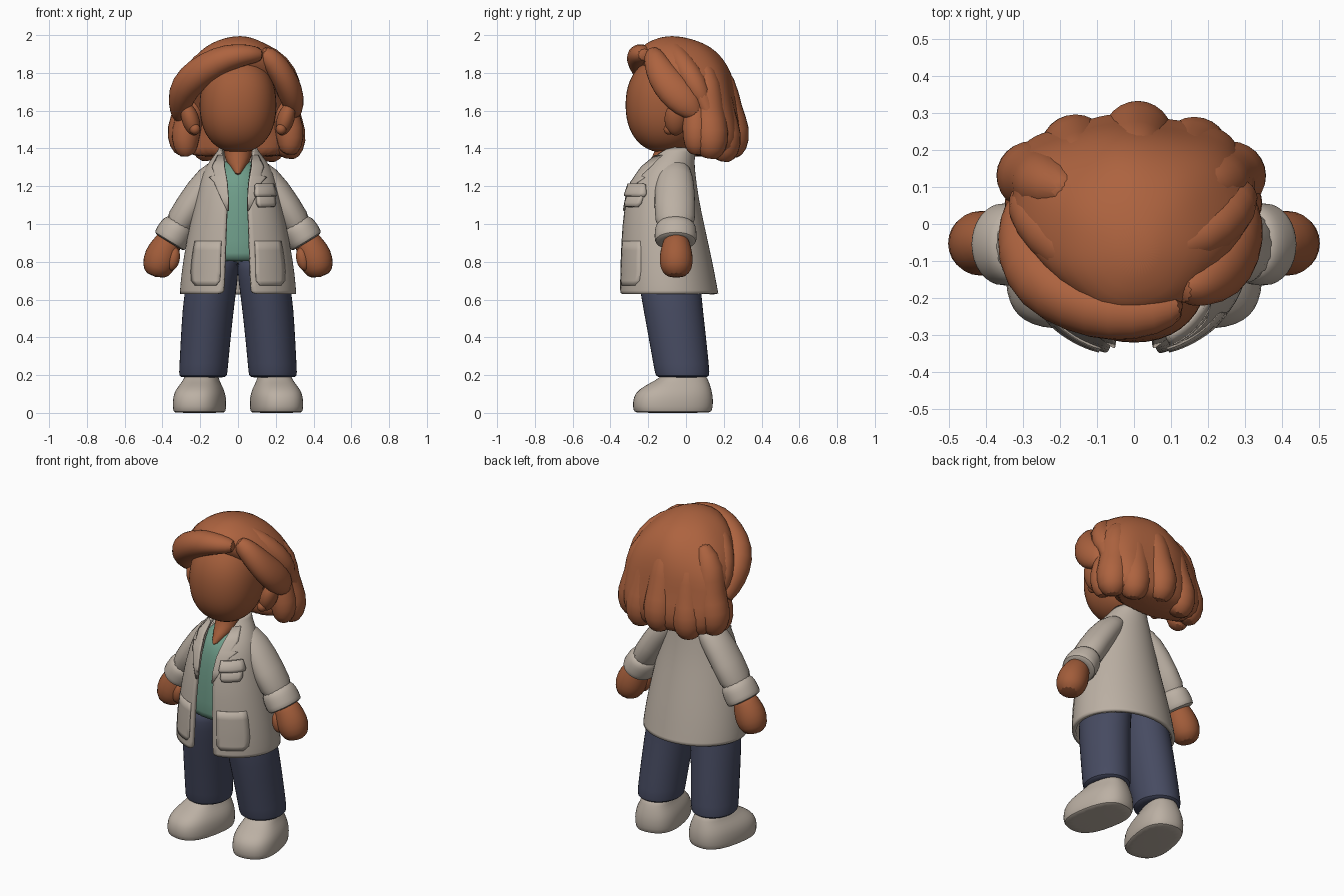
import bpy, bmesh, math
from mathutils import Vector, Matrix

TAU = 2 * math.pi


def material(name, color):
    m = bpy.data.materials.new(name)
    m.diffuse_color = (*color, 1)
    return m


SKIN = material("brown skin", (0.36, 0.108, 0.042))
HAIR = material("auburn hair", (0.42, 0.125, 0.05))
COAT = material("warm grey cloth", (0.50, 0.435, 0.37))
SHIRT = material("sea green cloth", (0.16, 0.34, 0.255))
DENIM = material("navy denim", (0.062, 0.07, 0.12))


def finish(name, rings, mat, closed=True, caps=True, subsurf=1, solid=0.0, angle=50):
    """Skin a list of point rings into one smooth object."""
    bm = bmesh.new()
    rows = [[bm.verts.new(p) for p in ring] for ring in rings]
    n = len(rows[0])
    for a, b in zip(rows, rows[1:]):
        for i in range(n if closed else n - 1):
            j = (i + 1) % n
            bm.faces.new((a[i], a[j], b[j], b[i]))
    if closed and caps:
        bm.faces.new(rows[0])
        bm.faces.new(rows[-1])
    bmesh.ops.recalc_face_normals(bm, faces=bm.faces)
    me = bpy.data.meshes.new(name)
    bm.to_mesh(me)
    bm.free()
    ob = bpy.data.objects.new(name, me)
    bpy.context.collection.objects.link(ob)
    me.materials.append(mat)
    bpy.ops.object.select_all(action='DESELECT')
    bpy.context.view_layer.objects.active = ob
    ob.select_set(True)
    bpy.ops.object.shade_smooth_by_angle(angle=math.radians(angle))
    if subsurf:
        ob.modifiers.new("round", 'SUBSURF').levels = subsurf
        ob.modifiers["round"].render_levels = subsurf
    if solid:
        s = ob.modifiers.new("thickness", 'SOLIDIFY')
        s.thickness = solid
        s.offset = 0
    return ob


def power(v, e):
    return math.copysign(abs(v) ** e, v)


def oval(z, cx, rx, y0, y1, n=20, e=1.0, lump=0.0):
    """Horizontal oval ring; e < 1 is boxier, lump adds scallops."""
    cy, ry = (y0 + y1) / 2, (y1 - y0) / 2
    out = []
    for i in range(n):
        t = TAU * i / n
        k = 1 + lump * math.cos(7 * t + 0.6)
        out.append(Vector((cx + rx * k * power(math.cos(t), e),
                           cy + ry * k * power(math.sin(t), e), z)))
    return out


def tube(name, pts, mat, n=12, **kw):
    """Sweep along points (x, y, z, radius across, radius in depth)."""
    rings = []
    for i, p in enumerate(pts):
        a, b = pts[max(i - 1, 0)], pts[min(i + 1, len(pts) - 1)]
        tan = (Vector(b[:3]) - Vector(a[:3])).normalized()
        ref = Vector((0, 1, 0)) if abs(tan.y) < 0.8 else Vector((0, 0, 1))
        u = tan.cross(ref).normalized()
        v = tan.cross(u)
        rings.append([Vector(p[:3]) + u * p[3] * math.cos(TAU * k / n)
                      + v * p[-1] * math.sin(TAU * k / n) for k in range(n)])
    return finish(name, rings, mat, **kw)


def ball(name, loc, rad, mat, tilt=0.0, e=1.0):
    """Ellipsoid tilted about the depth axis."""
    rot = Matrix.Rotation(tilt, 3, 'Y')
    rings = []
    for j in range(13):
        a = -math.pi / 2 + math.pi * (0.02 + 0.96 * j / 12)
        c, s = power(math.cos(a), e), power(math.sin(a), e)
        rings.append([Vector(loc) + rot @ Vector((rad[0] * c * power(math.cos(TAU * k / 20), e),
                      rad[1] * c * power(math.sin(TAU * k / 20), e), rad[2] * s)) for k in range(20)])
    return finish(name, rings, mat, subsurf=1)


# Head and neck
ball("head", (0, -0.11, 1.63), (0.208, 0.215, 0.255), SKIN, e=0.9)
finish("neck", [oval(1.25, 0, 0.008, -0.275, -0.15), oval(1.33, 0, 0.068, -0.2, 0.0),
                oval(1.38, 0, 0.076, -0.16, 0.0), oval(1.47, 0, 0.08, -0.16, 0.0)], SKIN)

# Shirt
finish("shirt", [oval(z, 0, w, a, b, 24) for z, w, a, b in (
    (0.80, 0.23, -0.285, 0.08), (0.82, 0.232, -0.288, 0.08), (1.0, 0.2, -0.285, 0.05),
    (1.15, 0.17, -0.268, 0.03), (1.25, 0.14, -0.245, 0.015), (1.30, 0.115, -0.2, 0.01),
    (1.34, 0.075, -0.15, 0.0))], SHIRT, subsurf=1)

# Coat: height, half width, front, back, half opening
COAT_ROWS = ((0.63, 0.298, -0.345, 0.162, 0.07), (0.66, 0.298, -0.345, 0.156, 0.068),
             (0.80, 0.283, -0.342, 0.13, 0.062), (1.0, 0.245, -0.332, 0.085, 0.056),
             (1.12, 0.215, -0.315, 0.06, 0.05), (1.22, 0.193, -0.285, 0.045, 0.055),
             (1.30, 0.165, -0.235, 0.035, 0.07), (1.36, 0.115, -0.175, 0.035, 0.076),
             (1.40, 0.09, -0.13, 0.045, 0.08))


def coat_row(z):
    for a, b in zip(COAT_ROWS, COAT_ROWS[1:]):
        if z <= b[0]:
            f = (z - a[0]) / (b[0] - a[0])
            return [p + (q - p) * f for p, q in zip(a, b)]
    return COAT_ROWS[-1]


def coat_front(x, z, off):
    _, w, y0, y1, _ = coat_row(z)
    s = min(abs(x) / w, 0.97)
    return Vector((x, (y0 + y1) / 2 - (y1 - y0) / 2 * math.sqrt(1 - s * s) - off, z))


rings = []
for z, w, y0, y1, gap in COAT_ROWS:
    t0, t1 = math.asin(min(gap / w, 0.95)), TAU - math.asin(min((gap + 0.006) / w, 0.95))
    rings.append([Vector((w * math.sin(t), (y0 + y1) / 2 - (y1 - y0) / 2 * math.cos(t), z))
                  for t in (t0 + (t1 - t0) * i / 30 for i in range(31))])
finish("coat_body", rings, COAT, closed=False, solid=0.022)


def patch(name, rows, side, off=0.012, thick=0.012):
    """Panel laid on the coat front from rows of (height, inner x, outer x)."""
    rings = [[coat_front(side * (a + (b - a) * i / 7), z, off) for i in range(8)] for z, a, b in rows]
    finish(name, rings, COAT, closed=False, subsurf=0, solid=thick)


for s, tag in ((1, "left"), (-1, "right")):
    patch("lapel_" + tag, ((1.07, 0.05, 0.056), (1.14, 0.05, 0.09), (1.22, 0.056, 0.125),
                           (1.245, 0.06, 0.15), (1.255, 0.062, 0.12), (1.30, 0.07, 0.135),
                           (1.36, 0.074, 0.106)), s)
    patch("hip_pocket_" + tag, ((0.675, 0.115, 0.225), (0.70, 0.095, 0.245), (0.75, 0.093, 0.247),
                                (0.80, 0.093, 0.243), (0.86, 0.09, 0.235), (0.91, 0.088, 0.225)), s, 0.011, 0.01)
patch("chest_pocket", ((1.09, 0.11, 0.185), (1.11, 0.1, 0.192), (1.17, 0.098, 0.185)), 1, 0.02, 0.026)
patch("chest_pocket_flap", ((1.145, 0.094, 0.196), (1.16, 0.09, 0.196), (1.21, 0.092, 0.18)), 1, 0.03, 0.026)

# Arms, legs, shoes and ears, one per side
for s, tag in ((1, "left"), (-1, "right")):
    tube("sleeve_" + tag, [(s * x, y, z, a, b) for x, y, z, a, b in (
        (0.06, -0.06, 1.325, 0.045, 0.07), (0.145, -0.06, 1.25, 0.083, 0.105),
        (0.25, -0.06, 1.10, 0.082, 0.112), (0.345, -0.055, 0.94, 0.086, 0.107))], COAT, n=16)
    tube("cuff_" + tag, [(s * x, -0.055, z, a, b) for x, z, a, b in (
        (0.30, 1.015, 0.07, 0.085), (0.314, 0.99, 0.09, 0.108), (0.33, 0.963, 0.097, 0.113),
        (0.350, 0.928, 0.098, 0.114), (0.363, 0.907, 0.095, 0.112), (0.366, 0.902, 0.075, 0.09))], COAT, n=16)
    tube("hand_" + tag, [(s * x, -0.052, z, a, b) for x, z, a, b in (
        (0.35, 0.945, 0.06, 0.06), (0.378, 0.89, 0.08, 0.078), (0.405, 0.83, 0.097, 0.094),
        (0.427, 0.765, 0.088, 0.09), (0.438, 0.718, 0.052, 0.055))], SKIN)
    ball("thumb_" + tag, (s * 0.342, -0.095, 0.815), (0.034, 0.036, 0.062), SKIN, tilt=-s * 0.2)
    finish("trouser_leg_" + tag, [oval(z, s * x, rx, y - ry, y + ry) for z, x, y, rx, ry in (
        (0.185, 0.185, -0.018, 0.11, 0.125), (0.195, 0.185, -0.018, 0.130, 0.145),
        (0.23, 0.183, -0.022, 0.130, 0.148), (0.45, 0.167, -0.053, 0.135, 0.156),
        (0.64, 0.149, -0.082, 0.14, 0.163), (0.76, 0.123, -0.09, 0.13, 0.168),
        (0.85, 0.11, -0.095, 0.11, 0.15))], DENIM)
    turn = Matrix.Rotation(s * 0.2, 3, 'Z')
    finish("shoe_" + tag, [[turn @ p + Vector((s * 0.19, 0, 0)) for p in oval(z, 0, w, a, b, 20, 0.78)]
           for z, w, a, b in ((0.0, 0.12, -0.262, 0.12), (0.004, 0.13, -0.278, 0.135),
           (0.03, 0.135, -0.288, 0.145), (0.085, 0.134, -0.284, 0.145), (0.125, 0.12, -0.255, 0.136),
           (0.16, 0.098, -0.19, 0.125), (0.18, 0.09, -0.15, 0.115), (0.205, 0.08, -0.13, 0.105))], COAT)
    ball("ear_" + tag, (s * 0.252, -0.055, 1.555), (0.047, 0.06, 0.09), SKIN, tilt=s * 0.3)
    ball("ear_bead_" + tag, (s * 0.228, -0.09, 1.502), (0.029, 0.029, 0.029), SKIN)

# Hair mass
finish("hair_cap", [oval(z, x, w, a, b, 42, 1.0, k) for z, x, w, a, b, k in (
    (1.35, 0, 0.26, 0.04, 0.24, 0.04), (1.40, 0, 0.31, 0.03, 0.29, 0.04),
    (1.50, 0, 0.32, 0.02, 0.30, 0.04), (1.60, 0, 0.32, -0.03, 0.275, 0.03),
    (1.70, -0.01, 0.335, -0.11, 0.265, 0.02), (1.80, 0, 0.302, -0.21, 0.24, 0.015),
    (1.88, 0, 0.24, -0.26, 0.195, 0.01), (1.94, 0.0, 0.175, -0.24, 0.13, 0.01),
    (1.975, 0.0, 0.105, -0.18, 0.05, 0.0), (1.995, 0.01, 0.035, -0.11, -0.04, 0.0))], HAIR)

# Wavy locks around the back, ending in outward curls: angle, spread, lift
for i, (deg, wide, dz) in enumerate(((-88, 0.98, 0.01), (-66, 1.09, 0.02), (-34, 1.02, -0.01), (2, 1.05, 0.01),
                                     (36, 1.0, -0.015), (65, 1.04, 0.0), (88, 0.97, 0.02))):
    a = math.radians(deg)
    k = 0.8 if abs(deg) > 80 else 1.0
    tube("back_lock_%d" % (i + 1), [
        (rx * wide * math.sin(a), 0.05 + ry * wide * math.cos(a), z + dz, r * k, r * k) for z, rx, ry, r in (
            (1.87, 0.16, 0.07, 0.045), (1.73, 0.25, 0.13, 0.09), (1.60, 0.245, 0.15, 0.088),
            (1.48, 0.285, 0.187, 0.104), (1.39, 0.285, 0.185, 0.086), (1.345, 0.27, 0.165, 0.045))], HAIR)

# Swept fringe and crown locks
tube("fringe_long", [(0.135, -0.215, 1.895, 0.035, 0.035), (0.06, -0.24, 1.90, 0.055, 0.065),
                     (-0.05, -0.245, 1.885, 0.075, 0.08), (-0.155, -0.215, 1.835, 0.085, 0.085),
                     (-0.25, -0.16, 1.765, 0.09, 0.09), (-0.30, -0.075, 1.69, 0.08, 0.09),
                     (-0.31, 0.02, 1.60, 0.055, 0.07), (-0.31, 0.06, 1.55, 0.03, 0.03)], HAIR)
tube("fringe_short", [(0.115, -0.18, 1.92, 0.04, 0.04), (0.18, -0.165, 1.87, 0.065, 0.065),
                      (0.24, -0.125, 1.785, 0.07, 0.09), (0.275, -0.06, 1.705, 0.072, 0.10),
                      (0.295, 0.01, 1.635, 0.06, 0.09), (0.30, 0.06, 1.57, 0.03, 0.04)], HAIR)
tube("crown_lock_left", [(0.1, -0.13, 1.945, 0.03, 0.03), (-0.03, -0.14, 1.935, 0.055, 0.06),
                         (-0.14, -0.10, 1.885, 0.065, 0.07), (-0.23, -0.03, 1.80, 0.075, 0.075),
                         (-0.285, 0.05, 1.69, 0.07, 0.07), (-0.29, 0.09, 1.6, 0.04, 0.04)], HAIR)
tube("crown_lock_right", [(0.02, -0.06, 1.965, 0.03, 0.03), (0.12, -0.07, 1.915, 0.055, 0.055),
                          (0.215, -0.02, 1.845, 0.07, 0.07), (0.275, 0.05, 1.74, 0.07, 0.07),
                          (0.285, 0.10, 1.63, 0.05, 0.05)], HAIR)
tube("crown_ridge", [(0.09, -0.2, 1.915, 0.03, 0.03), (0.03, -0.1, 1.945, 0.05, 0.05),
                     (-0.01, 0.0, 1.925, 0.055, 0.055), (-0.02, 0.1, 1.865, 0.06, 0.055),
                     (-0.02, 0.16, 1.78, 0.05, 0.05)], HAIR)
